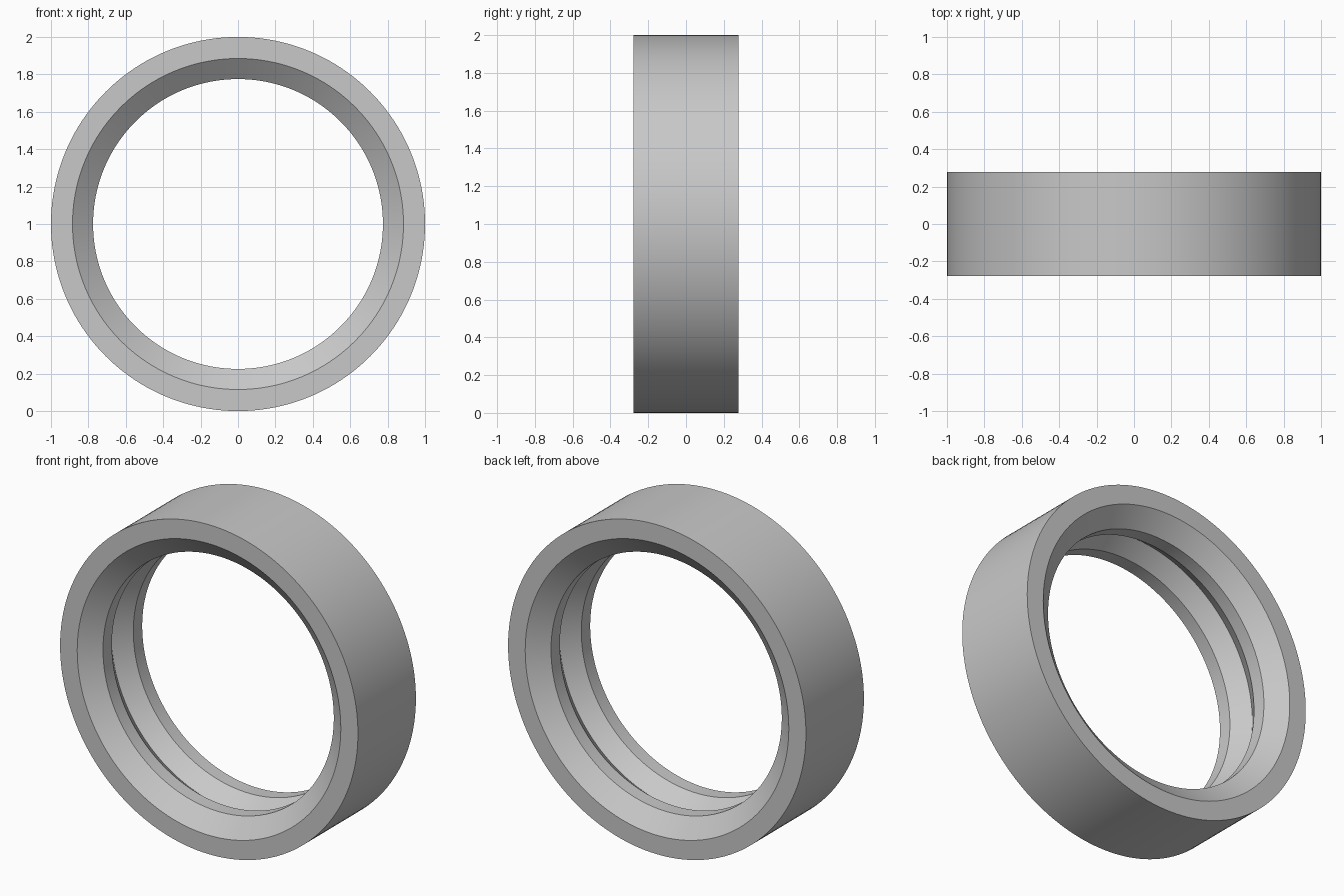
import bpy
import bmesh
import math
from mathutils import Matrix, Vector

# Remove the default cube
cube = bpy.data.objects.get("Cube")
if cube:
    bpy.data.objects.remove(cube, do_unlink=True)

SEGMENTS = 160
HALF_WIDTH = 0.278

# One plain grey for the whole ring
grey = bpy.data.materials.new("plain_grey")
grey.use_nodes = True
colour = (0.58, 0.58, 0.58, 1)
grey.diffuse_color = colour
grey.node_tree.nodes["Principled BSDF"].inputs["Base Color"].default_value = colour

# Front half of the cross-section as (radius, y): outer wall, rim face,
# bevelled mouth and narrow land; the V groove's bottom lies on y = 0
front_half = [(1.0, -HALF_WIDTH), (0.885, -HALF_WIDTH), (0.775, -0.188), (0.775, -0.103)]
groove_bottom = [(0.85, 0)]
back_half = [(r, -y) for r, y in reversed(front_half)]
profile = front_half + groove_bottom + back_half

# Revolve the closed section about the y axis
bm = bmesh.new()
verts = [bm.verts.new((r, y, 0)) for r, y in profile]
edges = [bm.edges.new((v, verts[(i + 1) % len(verts)])) for i, v in enumerate(verts)]
bmesh.ops.spin(bm, geom=verts + edges, cent=(0, 0, 0), axis=(0, 1, 0),
               angle=math.tau, steps=SEGMENTS, use_merge=True)
bmesh.ops.remove_doubles(bm, verts=bm.verts, dist=0.0001)
bmesh.ops.recalc_face_normals(bm, faces=bm.faces)
bmesh.ops.transform(bm, matrix=Matrix.Translation(Vector((0, 0, 1))), verts=bm.verts)

mesh = bpy.data.meshes.new("grooved_ring")
bm.to_mesh(mesh)
bm.free()
mesh.materials.append(grey)
ring = bpy.data.objects.new("grooved_ring", mesh)
bpy.context.collection.objects.link(ring)

# Smooth round walls, crisp rims
bpy.ops.object.select_all(action="DESELECT")
ring.select_set(True)
bpy.context.view_layer.objects.active = ring
bpy.ops.object.shade_smooth_by_angle(angle=math.radians(30))
